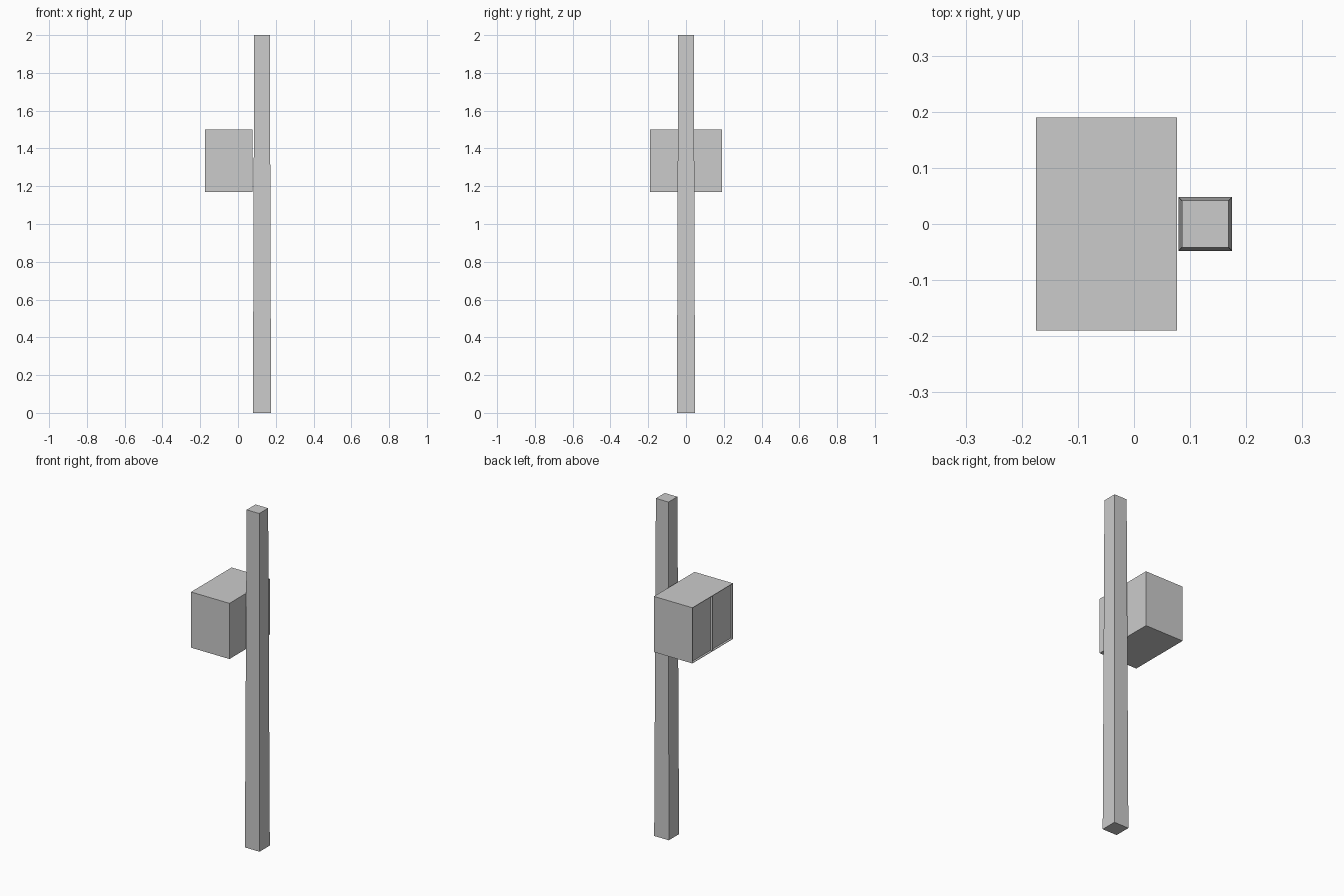
import bpy, bmesh
from mathutils import Vector

if "Cube" in bpy.data.objects:
    bpy.data.objects.remove(bpy.data.objects["Cube"])


def box_mesh(lo, hi):
    bm = bmesh.new()
    bmesh.ops.create_cube(bm, size=1)
    lo, hi = Vector(lo), Vector(hi)
    for v in bm.verts:
        v.co = (lo + hi) / 2 + v.co * (hi - lo)
    return bm


def finish(bm, name):
    bmesh.ops.recalc_face_normals(bm, faces=bm.faces[:])
    mesh = bpy.data.meshes.new(name)
    bm.to_mesh(mesh)
    bm.free()
    obj = bpy.data.objects.new(name, mesh)
    bpy.context.collection.objects.link(obj)


# Square post, slightly narrower at the top
bm = box_mesh((0.079, -0.048, 0), (0.175, 0.048, 2))
for v in bm.verts:
    if v.co.z > 1:
        v.co.x = 0.127 + (v.co.x - 0.127) * 0.865
        v.co.y *= 0.865
finish(bm, "post")

# Box with two shallow door panels side by side on the left face
bm = box_mesh((-0.175, -0.19, 1.17), (0.077, 0.19, 1.5))
bmesh.ops.bisect_plane(bm, geom=bm.verts[:] + bm.edges[:] + bm.faces[:],
                       plane_co=(0, 0, 0), plane_no=(0, 1, 0))
bm.normal_update()
doors = [f for f in bm.faces if f.normal.x < -0.9]
bmesh.ops.inset_individual(bm, faces=doors, thickness=0.004)
bmesh.ops.inset_individual(bm, faces=doors, thickness=0.0005, depth=-0.012)
finish(bm, "wall_box")
